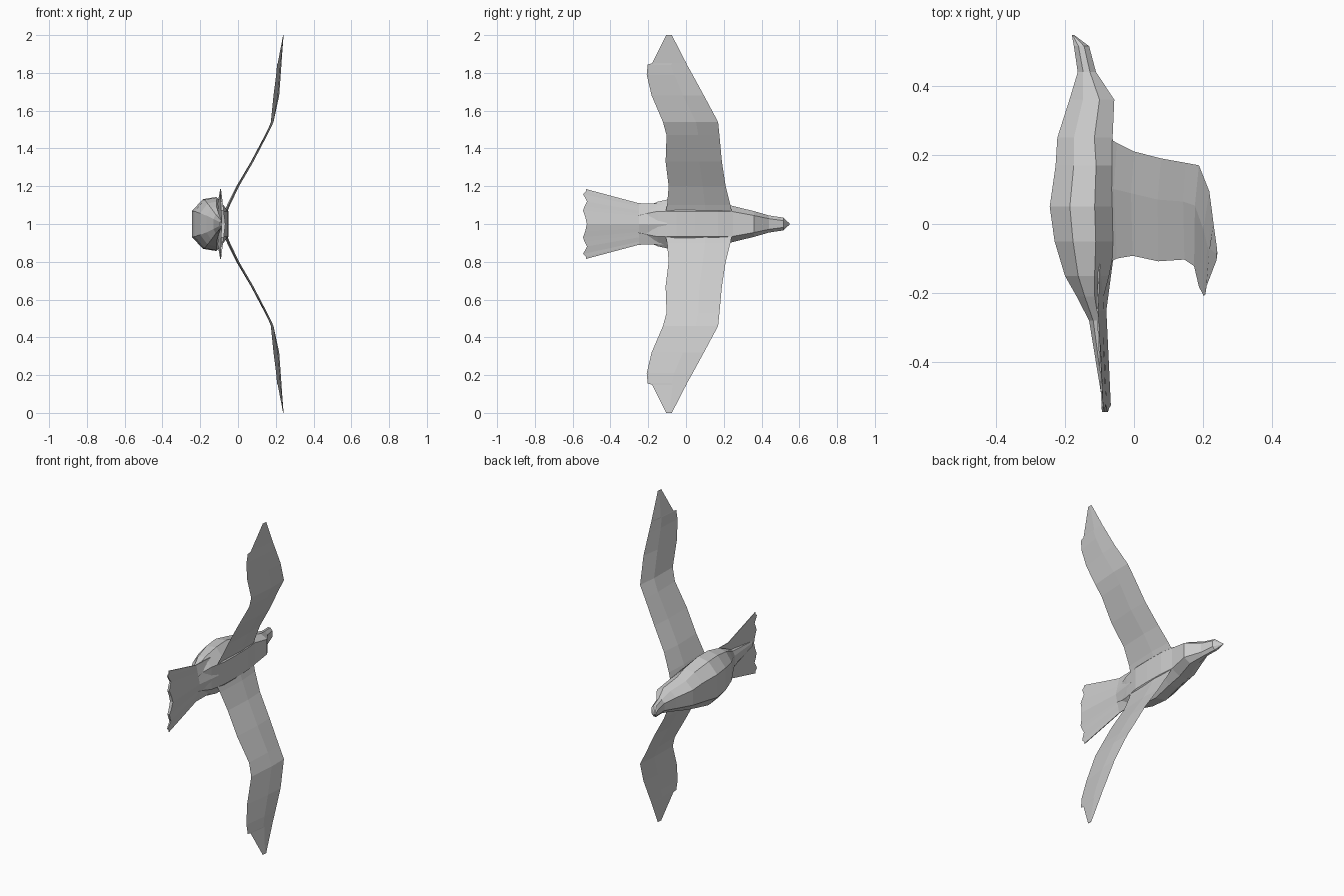
import bpy, bmesh


def loft(name, rings, mirror=False):
    """Skin closed rings of points with quads and cap both ends."""
    bm = bmesh.new()
    vs = [[bm.verts.new(p) for p in r] for r in rings]
    n = len(rings[0])
    for a, b in zip(vs, vs[1:]):
        for i in range(n):
            j = (i + 1) % n
            bm.faces.new((a[i], a[j], b[j], b[i]))
    bm.faces.new(vs[0])
    bm.faces.new(vs[-1])
    bmesh.ops.recalc_face_normals(bm, faces=bm.faces)
    me = bpy.data.meshes.new(name)
    bm.to_mesh(me)
    bm.free()
    ob = bpy.data.objects.new(name, me)
    bpy.context.collection.objects.link(ob)
    ob.location.z = 1
    if mirror:
        m = ob.modifiers.new("mirror", 'MIRROR')
        m.use_axis = (False, False, True)
    return ob


# Body with head and beak: y, back x, belly x, half width, back half width
stations = [
    (0.548, -0.174, -0.180, 0.003, 0.002),
    (0.515, -0.130, -0.174, 0.034, 0.018),
    (0.44, -0.110, -0.163, 0.045, 0.028),
    (0.36, -0.057, -0.187, 0.068, 0.045),
    (0.25, -0.062, -0.222, 0.095, 0.065),
    (0.17, -0.052, -0.227, 0.118, 0.067),
    (0.05, -0.050, -0.244, 0.143, 0.067),
    (-0.05, -0.052, -0.230, 0.140, 0.067),
    (-0.15, -0.072, -0.200, 0.118, 0.067),
    (-0.21, -0.088, -0.166, 0.092, 0.055),
    (-0.28, -0.090, -0.130, 0.055, 0.040),
    (-0.50, -0.076, -0.094, 0.020, 0.015),
]
rings = []
for y, xt, xb, w, wt in stations:
    d = xb - xt
    half = [(xt, wt), (xt + 0.33 * d, w), (xt + 0.70 * d, 0.92 * w), (xb, 0.48 * w)]
    rings.append([(x, y, z) for x, z in half] + [(x, y, -z) for x, z in reversed(half)])
loft("body", rings)

# Wings: distance out, leading (y, x), trailing (y, x), thickness
sections = [
    (0.055, 0.245, -0.068, -0.11, -0.068, 0.016),
    (0.10, 0.235, -0.050, -0.10, -0.050, 0.016),
    (0.20, 0.210, 0.000, -0.092, -0.004, 0.014),
    (0.33, 0.190, 0.078, -0.108, 0.070, 0.013),
    (0.47, 0.177, 0.150, -0.103, 0.146, 0.012),
    (0.54, 0.170, 0.188, -0.122, 0.174, 0.012),
    (0.68, 0.095, 0.218, -0.182, 0.188, 0.010),
    (0.79, 0.035, 0.226, -0.208, 0.202, 0.008),
    (0.845, 0.004, 0.230, -0.203, 0.207, 0.007),
    (0.85, 0.002, 0.230, -0.180, 0.210, 0.007),
    (1.0, -0.075, 0.241, -0.105, 0.239, 0.002),
]
rings = []
for s, ly, lx, ty, tx, t in sections:
    my, mx = ly * 0.6 + ty * 0.4, lx * 0.6 + tx * 0.4
    rings.append([(lx, ly, s), (mx + t / 2, my, s), (tx, ty, s), (mx - t / 2, my, s)])
loft("wings", rings, mirror=True)

# Fanned tail: sections outward from the centre, scalloped rear edge
# fraction of width, rear y
feathers = [(0, -0.525), (0.2, -0.533), (0.38, -0.545), (0.5, -0.538), (0.64, -0.524),
            (0.86, -0.545), (0.93, -0.530), (1, -0.530)]
rows = [(-0.10, 0.108, -0.070, -0.100), (-0.25, 0.110, -0.090, -0.106)]
rings = []
for f, rear in [(-f, r) for f, r in feathers[:0:-1]] + feathers:
    t = 0.008 * (1 - abs(f)) + 0.002
    mid = [(c + (e - c) * abs(f), y, f * w) for y, w, c, e in rows]
    mid.append((-0.077 - 0.015 * abs(f), rear, f * 0.185))
    rings.append([(x + t, y, z) for x, y, z in mid] + [(x - t, y, z) for x, y, z in reversed(mid)])
loft("tail", rings)
